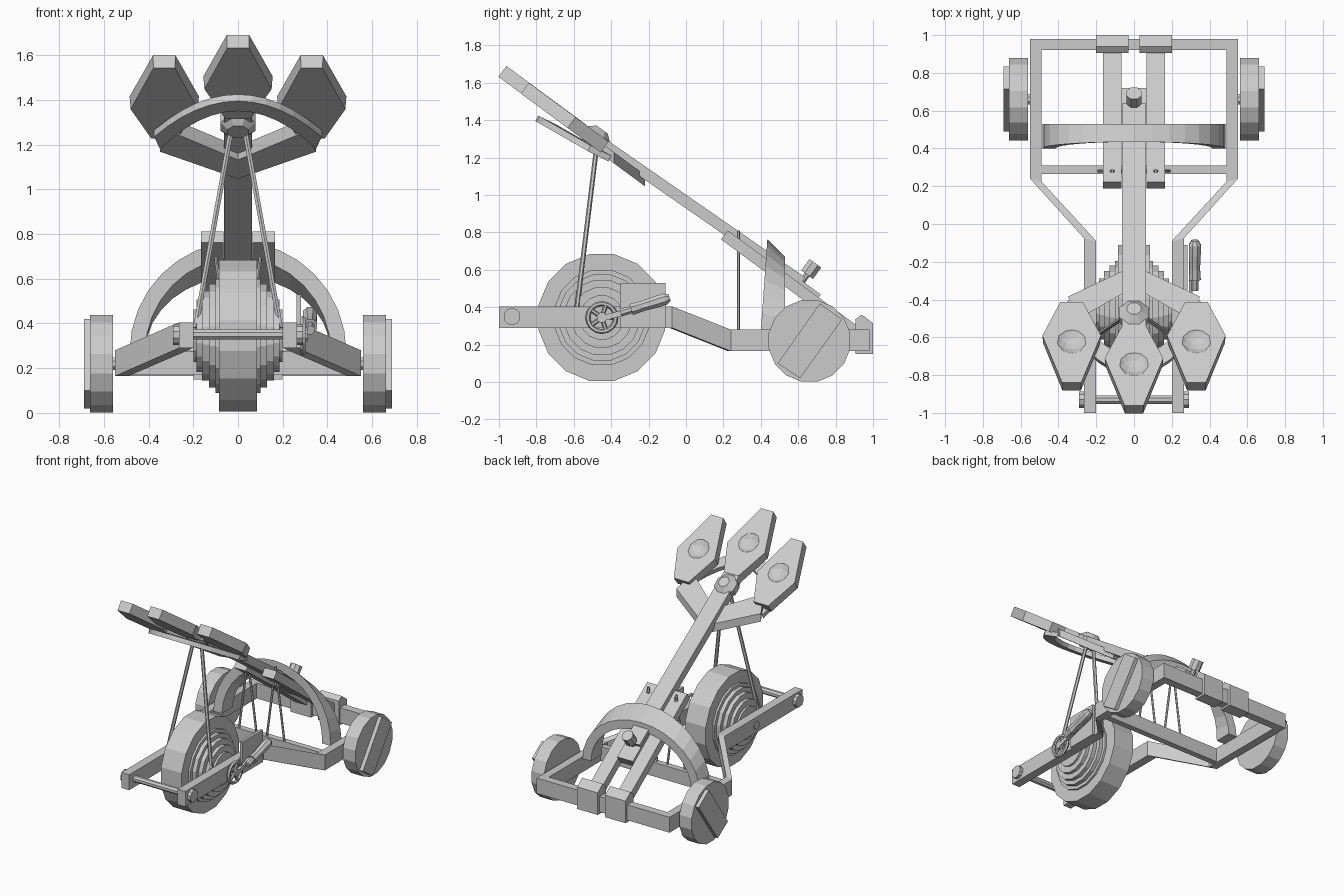
import bpy, bmesh
from math import sin, cos, pi
from mathutils import Vector, Matrix

if "Cube" in bpy.data.objects:
    bpy.data.objects.remove(bpy.data.objects["Cube"])

U = Vector((0, -.805, .593))    # up along the throwing arm
N = Vector((0, .593, .805))     # normal of the arm


def loft(name, rings):
    """Skin a list of equal-length rings and cap both ends."""
    bm = bmesh.new()
    vs = [[bm.verts.new(p) for p in r] for r in rings]
    n = len(rings[0])
    for a, b in zip(vs, vs[1:]):
        for i in range(n):
            bm.faces.new((a[i], a[(i + 1) % n], b[(i + 1) % n], b[i]))
    bm.faces.new(vs[0])
    bm.faces.new(vs[-1])
    bmesh.ops.recalc_face_normals(bm, faces=bm.faces)
    me = bpy.data.meshes.new(name)
    bm.to_mesh(me)
    bm.free()
    ob = bpy.data.objects.new(name, me)
    bpy.context.collection.objects.link(ob)
    return ob


def box(name, x0, x1, y0, y1, z0, z1):
    return loft(name, [[(x0, y, z0), (x1, y, z0), (x1, y, z1), (x0, y, z1)] for y in (y0, y1)])


def frame(a, b):
    d = (b - a).normalized()
    ref = Vector((0, 0, 1)) if abs(d.z) < .95 else Vector((0, 1, 0))
    s = d.cross(ref).normalized()
    return d, s, s.cross(d)


def turned(name, a, b, profile, sides=16):
    """Turn (distance, radius) pairs about the axis from a towards b."""
    a, b = Vector(a), Vector(b)
    d, s, t = frame(a, b)
    ang = [2 * pi * (i + .5) / sides for i in range(sides)]
    return loft(name, [[a + d * h + (s * cos(k) + t * sin(k)) * r for k in ang] for h, r in profile])


def rod(name, a, b, r, sides=8):
    return turned(name, a, b, [(0, r), ((Vector(b) - Vector(a)).length, r)], sides)


def beam(name, a, b, w, h):
    a, b = Vector(a), Vector(b)
    d, s, t = frame(a, b)
    c = [(-w, -h), (w, -h), (w, h), (-w, h)]
    return loft(name, [[p + s * u / 2 + t * v / 2 for u, v in c] for p in (a, b)])


# Front wheel with stepped hubs
turned("front_wheel", (-.2, -.45, .345), (1, -.45, .345),
       [(0, .12), (.015, .12), (.015, .165), (.04, .165), (.04, .205), (.07, .205), (.07, .235), (.1, .235),
        (.1, .26), (.115, .26), (.115, .345), (.285, .345), (.285, .26), (.3, .26), (.3, .235), (.33, .235),
        (.33, .205), (.36, .205), (.36, .165), (.385, .165), (.385, .12), (.4, .12)])
rod("front_axle", (-.272, -.45, .345), (.272, -.45, .345), .03, 12)
rod("front_cross_rod", (-.27, -.93, .35), (.27, -.93, .35), .024)

for m, side in ((1, "right"), (-1, "left")):
    # Frame rail
    st = [(-1, -1, .2, .265, .29, .405), (-.09, -.075, .2, .265, .29, .405),
          (.225, .24, .49, .55, .165, .28), (.98, .98, .49, .55, .165, .28)]
    loft(side + "_rail", [[(m * i, y0, z0), (m * o, y1, z0), (m * o, y1, z1), (m * i, y0, z1)]
                          for y0, y1, i, o, z0, z1 in st])
    rod(side + "_bolt_head", (m * .265, -.93, .35), (m * .29, -.93, .35), .046, 10)
    # Rear wheel with its raised diagonal bar
    rod(side + "_rear_wheel", (m * .56, .66, .22), (m * .662, .66, .22), .222, 16)
    rod(side + "_rear_axle", (m * .5, .66, .22), (m * .6, .66, .22), .03)
    loft(side + "_wheel_bar", [[(m * x, .49, .1), (m * x, .61, .02), (m * x, .835, .335), (m * x, .715, .42)]
                               for x in (.65, .69)])
    # Sloping guide beam and the hook over the rear bar
    beam(side + "_guide_beam", (m * .115, .205, .787), (m * .115, .94, .245), .1, .06)
    loft(side + "_hook", [[(x, .905, .15), (x, 1, .15), (x, 1, .315), (x, .94, .36), (x, .905, .335)]
                          for x in (m * .03, m * .2)])
    # Tension cords tied down to the cross bar
    for x in (.04, .19):
        rod(side + "_tension_cord", (m * .115, .28, .81), (m * x, .28, .25), .008, 6)
    # Front struts
    rod(side + "_strut", (m * .035, -.48, 1.24), (m * .19, -.585, .38), .013, 6)

box("rear_bar", -.52, .52, .92, .98, .165, .28)
box("cross_bar", -.5, .5, .265, .31, .17, .275)

# Arch over the frame
rings = []
for k in range(17):
    a = pi * k / 16
    c, s = cos(a), sin(a)
    y = .40 + .035 * s
    rings.append([(.485 * c, y, .27 + .495 * s), (.485 * c, .53, .27 + .40 * s),
                  (.415 * c, .53, .27 + .34 * s), (.415 * c, y, .27 + .425 * s)])
loft("arch", rings)

# Throwing arm
beam("throwing_arm", (0, .62, .535), Vector((0, -.62, 1.395)), .125, .06)
beam("arm_stop", (0, .5, .585), (0, .7, .44), .13, .07)
p = Vector((0, .6, .51))
rod("knob_shaft", p, p + N * .11, .018)
rod("knob_head", p + N * .08, p + N * .155, .042, 8)
p = Vector((0, -.48, 1.305))
turned("arm_collar", p - N * .06, p + N, [(0, .05), (.03, .085), (.08, .085), (.115, .04)], 8)

# Hexagonal throwing paddles with a dished top
paddle = [(0, -.05), (0, .05), (-.31, .155), (-.53, .06), (-.53, -.06), (-.31, -.155)]
for name, far in (("centre", (0, -.96, 1.69)), ("right", (.33, -.84, 1.60)), ("left", (-.33, -.84, 1.60))):
    far = Vector(far)
    ob = loft(name + "_paddle", [[far + U * u + Vector((x * f, 0, 0)) - N * t for u, x in paddle]
                                 for t, f in ((0, 1), (.072, .97))])
    bpy.ops.mesh.primitive_uv_sphere_add(segments=16, ring_count=10, radius=.12,
                                         location=far - U * .27 + N * .092)
    cutter = bpy.context.object
    cutter.hide_render = True
    mod = ob.modifiers.new("dish", 'BOOLEAN')
    mod.operation = 'DIFFERENCE'
    mod.object = cutter
    bpy.context.view_layer.objects.active = ob
    bpy.ops.object.modifier_apply(modifier="dish")
    bpy.data.objects.remove(cutter)

# Forked branches carrying the side paddles
for m, side in ((1, "right"), (-1, "left")):
    ring = [(0, -.22), (.35, -.385), (.29, -.5), (0, -.335)]
    loft(side + "_branch", [[Vector((m * x, y, .945 - .737 * y - dz)) for x, y in ring] for dz in (0, .06)])

# Curved brace under the paddles
rings = []
for k in range(13):
    x = -.375 + .75 * k / 12
    q = (x / .375) ** 2
    y, z, w = -.79 + .28 * q, 1.425 - .16 * q, .09 + .02 * q
    rings.append([(x, y, z), (x * .93, y + w, z - w * .5),
                  (x * .93, y + w - .015, z - w * .5 - .03), (x, y - .015, z - .03)])
loft("paddle_brace", rings)

# Crank with spoked sprocket, plate and grip on the right side
box("crank_plate", .262, .282, -.35, -.11, .29, .53)
c = Vector((.29, -.45, .345))
bpy.ops.mesh.primitive_torus_add(major_segments=16, minor_segments=6, major_radius=.075, minor_radius=.013,
                                 location=c, rotation=(0, pi / 2, 0))
bpy.context.object.name = "sprocket_rim"
for k in range(5):
    a = 2 * pi * k / 5
    rod("sprocket_spoke", c, c + Vector((0, cos(a), sin(a))) * .075, .011, 6)
rod("sprocket_hub", c - Vector((.03, 0, 0)), c + Vector((.02, 0, 0)), .028)
beam("crank_lever", (.3, -.43, .345), (.3, -.12, .43), .02, .03)
turned("crank_grip", (.322, -.35, .37), (.322, -.09, .45),
       [(0, .022), (.06, .022), (.06, .034), (.12, .03), (.2, .034), (.25, .034), (.275, .02)], 8)
